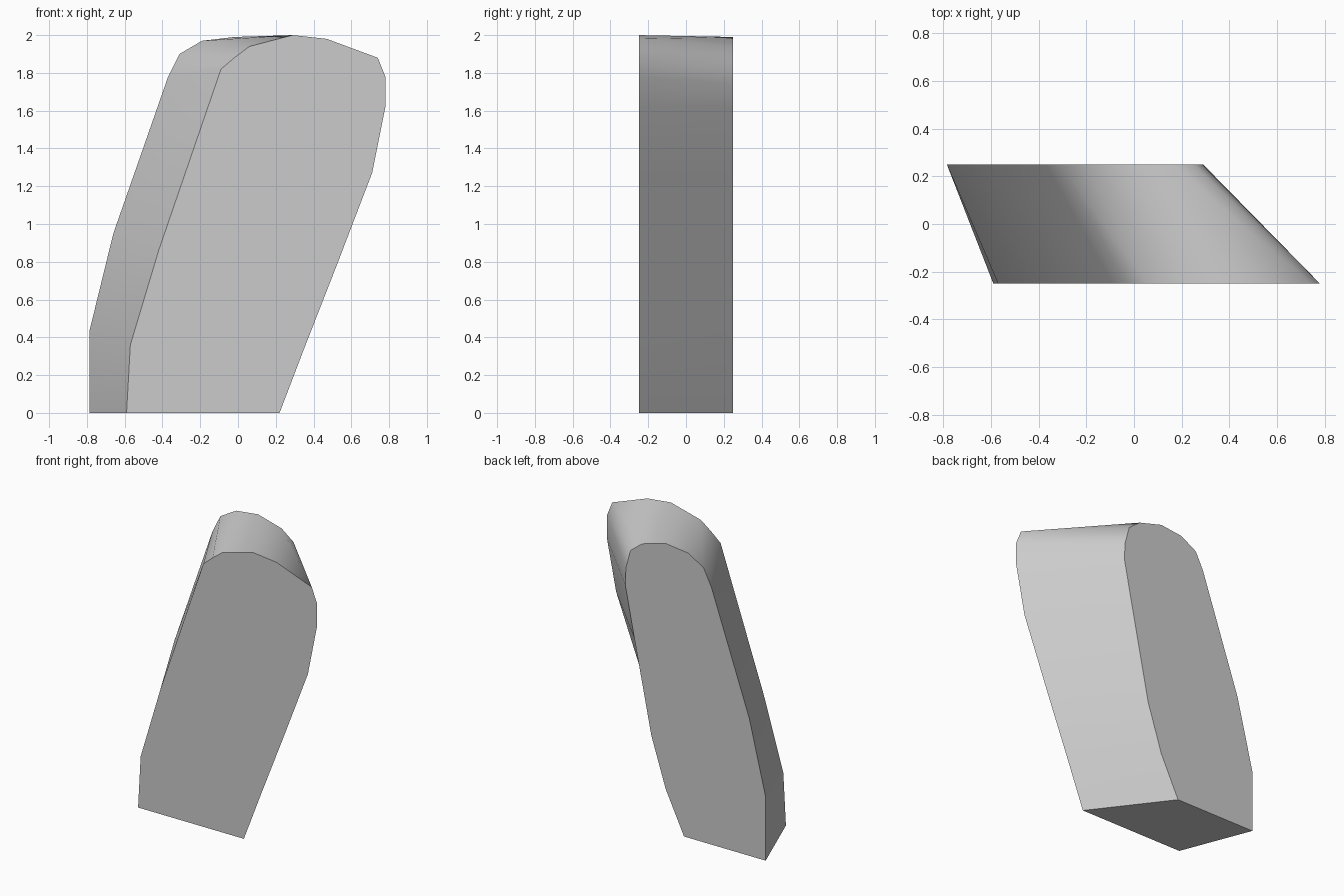
import bpy
import bmesh
import math

cube = bpy.data.objects.get("Cube")
if cube:
    bpy.data.objects.remove(cube, do_unlink=True)

# One flat colour
grey = bpy.data.materials.new("light grey")
grey.use_nodes = True
colour = (0.6, 0.6, 0.6, 1)
grey.diffuse_color = colour
grey.node_tree.nodes["Principled BSDF"].inputs["Base Color"].default_value = colour

# Matching outlines, from the bottom right corner up and over to the left
HALF_DEPTH = 0.25
front = [(.22, 0), (.35, .34), (.53, .8), (.71, 1.27), (.78, 1.62),
         (.78, 1.78), (.74, 1.88), (.47, 1.98), (.29, 2), (.06, 1.94),
         (-.02, 1.88), (-.09, 1.82), (-.42, .86), (-.57, .36), (-.59, 0)]
back = [(-.16, 0), (-.02, .29), (.09, .63), (.22, 1.27), (.29, 1.62),
        (.285, 1.74), (.25, 1.87), (.16, 1.94), (-.02, 1.99), (-.19, 1.97),
        (-.31, 1.9), (-.37, 1.78), (-.66, .95), (-.785, .44), (-.785, 0)]

# Leaning slab: loft from the front outline to the back one
bm = bmesh.new()
ring_a = [bm.verts.new((x, -HALF_DEPTH, z)) for x, z in front]
ring_b = [bm.verts.new((x, HALF_DEPTH, z)) for x, z in back]
bm.faces.new(ring_a)
bm.faces.new(ring_b)
for i in range(len(ring_a)):
    j = (i + 1) % len(ring_a)
    bm.faces.new((ring_a[i], ring_a[j], ring_b[j], ring_b[i]))
bmesh.ops.recalc_face_normals(bm, faces=bm.faces[:])

mesh = bpy.data.meshes.new("leaning_slab")
bm.to_mesh(mesh)
bm.free()
mesh.materials.append(grey)
slab = bpy.data.objects.new("leaning_slab", mesh)
bpy.context.collection.objects.link(slab)

# Smooth rounded rim, sharp front, back and base edges
bpy.ops.object.select_all(action="DESELECT")
slab.select_set(True)
bpy.context.view_layer.objects.active = slab
bpy.ops.object.shade_smooth_by_angle(angle=math.radians(45))
